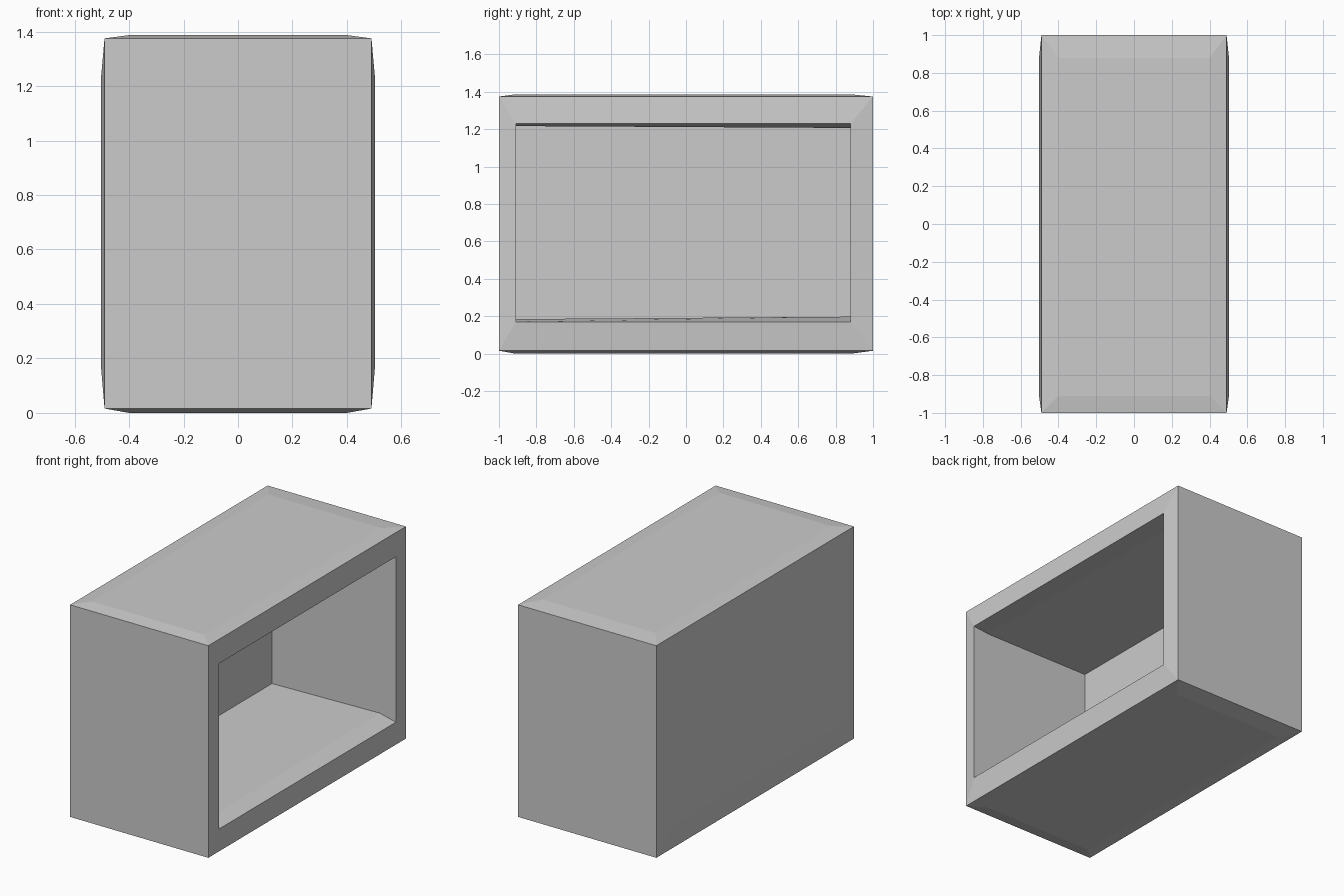
import bpy, bmesh
from mathutils import Vector

if "Cube" in bpy.data.objects:
    bpy.data.objects.remove(bpy.data.objects["Cube"])

# Outer corner limits, inset panel limits and bulged panel planes per axis
CORNER = [(-0.49, 0.49), (-1.0, 1.0), (0.016, 1.375)]
PANEL = [(-0.40, 0.40), (-0.91, 0.88), (0.17, 1.23)]
BULGE = [(-0.503, 0.503), (-1.0, 1.0), (0.0, 1.387)]
centre = Vector((0, 0, 0.695))

bm = bmesh.new()
bmesh.ops.create_cube(bm, size=2)
for v in bm.verts:
    v.co = Vector([CORNER[a][v.co[a] > 0] for a in range(3)])
bm.normal_update()


def inset(face):
    """Add a ring inside the face; the face itself stays the inner one."""
    bmesh.ops.inset_individual(bm, faces=[face], thickness=0.02, depth=0)


# Gently pillowed side panels
opening = None
for f in list(bm.faces):
    n = f.normal.copy()
    axis = max(range(3), key=lambda a: abs(n[a]))
    positive = n[axis] > 0
    inset(f)
    for v in f.verts:
        v.co = Vector([BULGE[a][positive] if a == axis
                       else PANEL[a][v.co[a] > centre[a]] for a in range(3)])
    if axis == 0 and positive:
        opening = f

# Cavity: slightly raised inner lip, then the back wall
# each ring: x, (floor z, ceiling z) at the front end, same at the back end
for x, z_front, z_back in ((0.39, (0.185, 1.217), (0.198, 1.207)),
                           (-0.375, (0.183, 1.217), (0.183, 1.215))):
    inset(opening)
    for v in opening.verts:
        back, top = v.co.y > 0, v.co.z > centre.z
        v.co = Vector((x, PANEL[1][back], (z_back if back else z_front)[top]))

bmesh.ops.recalc_face_normals(bm, faces=bm.faces)
mesh = bpy.data.meshes.new("open_box")
bm.to_mesh(mesh)
bm.free()
bpy.context.collection.objects.link(bpy.data.objects.new("open_box", mesh))
